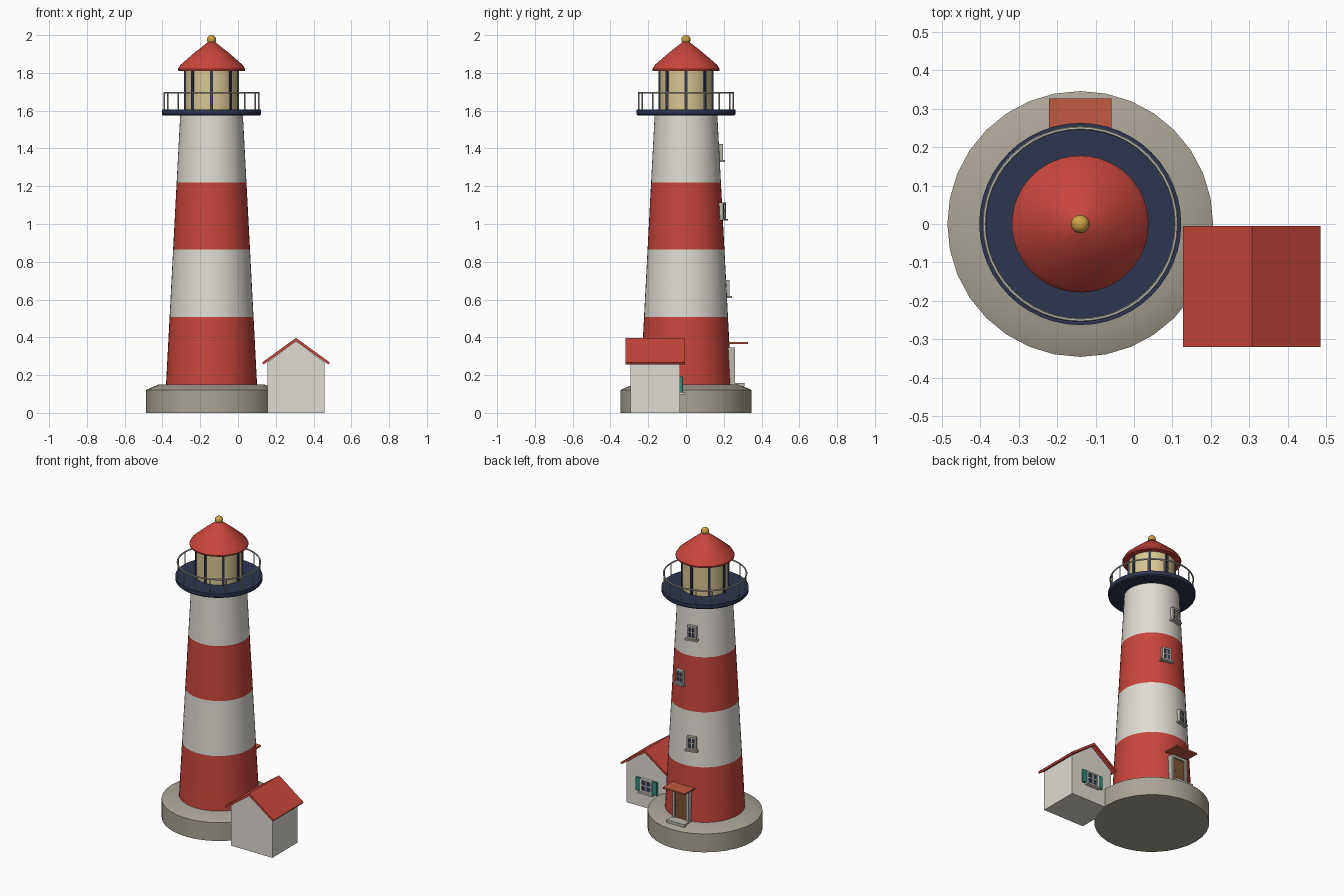
import bpy, bmesh, math
from mathutils import Matrix, Vector

if "Cube" in bpy.data.objects:
    bpy.data.objects.remove(bpy.data.objects["Cube"])


def material(name, r, g, b):
    m = bpy.data.materials.new(name)
    m.use_nodes = True
    m.diffuse_color = (r, g, b, 1)
    m.node_tree.nodes["Principled BSDF"].inputs["Base Color"].default_value = (r, g, b, 1)
    return m


RED = material("red paint", 0.58, 0.06, 0.045)
WHITE = material("white paint", 0.74, 0.71, 0.65)
STONE = material("stone", 0.40, 0.37, 0.30)
NAVY = material("navy", 0.027, 0.037, 0.08)
GLASS = material("lamp glass", 0.68, 0.57, 0.29)
GOLD = material("gold", 0.62, 0.36, 0.06)
WOOD = material("door wood", 0.20, 0.085, 0.03)
TEAL = material("teal shutters", 0.03, 0.26, 0.21)
CLAY = material("terracotta", 0.54, 0.10, 0.055)
TRIM = material("pale grey trim", 0.50, 0.48, 0.42)

TOWER = Matrix.Translation((-0.14, 0, 0))


def finish(name, bm, mats, smooth=False, matrix=None):
    bmesh.ops.remove_doubles(bm, verts=bm.verts, dist=1e-5)
    bmesh.ops.recalc_face_normals(bm, faces=bm.faces)
    me = bpy.data.meshes.new(name)
    bm.to_mesh(me)
    bm.free()
    ob = bpy.data.objects.new(name, me)
    bpy.context.collection.objects.link(ob)
    for m in mats:
        me.materials.append(m)
    if matrix:
        ob.matrix_world = matrix
    if smooth:
        bpy.ops.object.select_all(action="DESELECT")
        ob.select_set(True)
        bpy.context.view_layer.objects.active = ob
        bpy.ops.object.shade_smooth_by_angle(angle=math.radians(35))
    return ob


def lathe(name, profile, mats, sides=48, closed=False, rows=None):
    """Turn an (r, z) profile about the tower axis; rows gives a material per segment."""
    bm = bmesh.new()
    rings = [[bm.verts.new((r * math.cos(math.tau * i / sides), r * math.sin(math.tau * i / sides), z))
              for i in range(sides)] for r, z in profile]
    pairs = list(zip(rings, rings[1:])) + ([(rings[-1], rings[0])] if closed else [])
    for k, (a, b) in enumerate(pairs):
        for i in range(sides):
            j = (i + 1) % sides
            f = bm.faces.new((a[i], a[j], b[j], b[i]))
            f.material_index = rows[k] if rows else 0
    return finish(name, bm, mats, True, TOWER)


def box(name, center, size, mat, matrix):
    bm = bmesh.new()
    bmesh.ops.create_cube(bm, size=1)
    bmesh.ops.scale(bm, vec=size, verts=bm.verts)
    bmesh.ops.translate(bm, vec=center, verts=bm.verts)
    return finish(name, bm, [mat], matrix=matrix)


def prism(name, outline, y0, y1, mat):
    """Extrude an (x, z) outline along y."""
    bm = bmesh.new()
    face = bm.faces.new([bm.verts.new((x, y0, z)) for x, z in outline])
    ext = bmesh.ops.extrude_face_region(bm, geom=[face])["geom"]
    bmesh.ops.translate(bm, vec=(0, y1 - y0, 0), verts=[v for v in ext if isinstance(v, bmesh.types.BMVert)])
    return finish(name, bm, [mat])


def window(name, w, h, matrix, frame_mat):
    """Framed window with cross bars; local +y faces outward, origin on the wall."""
    t = 0.01
    box(name + "_pane", (0, 0, 0), (w, 0.02, h), NAVY, matrix)
    for s in (-1, 1):
        box(name + "_jamb", (s * w / 2, 0, 0), (t, 0.034, h + t), frame_mat, matrix)
        box(name + "_rail", (0, 0, s * h / 2), (w, 0.034, t), frame_mat, matrix)
    box(name + "_upright_bar", (0, 0.005, 0), (0.006, 0.018, h), frame_mat, matrix)
    box(name + "_cross_bar", (0, 0.005, 0), (w, 0.018, 0.006), frame_mat, matrix)
    box(name + "_sill", (0, 0.006, -h / 2 - t), (w + 0.03, 0.042, 0.01), frame_mat, matrix)


# Stone base and striped tower
lathe("stone_base", [(0, 0), (0.346, 0), (0.346, 0.122), (0.28, 0.15), (0, 0.15)], [STONE], 32)
BOTTOM, TOP, R0, R1 = 0.15, 1.578, 0.241, 0.166


def wall_radius(z):
    return R0 + (R1 - R0) * (z - BOTTOM) / (TOP - BOTTOM)


levels = [BOTTOM + (TOP - BOTTOM) * i / 4 for i in range(5)]
lathe("tower", [(wall_radius(z), z) for z in levels], [RED, WHITE], rows=[0, 1, 0, 1])

# Gallery deck and railing
lathe("gallery_deck", [(0, 1.575), (0.257, 1.575), (0.263, 1.582), (0.263, 1.605), (0, 1.605)], [NAVY])
lathe("hand_rail", [(0.25 + 0.005 * math.cos(math.tau * i / 6), 1.694 + 0.005 * math.sin(math.tau * i / 6))
                    for i in range(6)], [TRIM], closed=True)
for i in range(16):
    bm = bmesh.new()
    bmesh.ops.create_cone(bm, segments=6, radius1=0.004, radius2=0.004, depth=0.09, cap_ends=True)
    turn = Matrix.Rotation(math.tau * i / 16, 4, "Z")
    finish("rail_post", bm, [TRIM], True, TOWER @ turn @ Matrix.Translation((0.25, 0, 1.648)))

# Lantern room
lathe("lantern_glass", [(0, 1.6), (0.139, 1.6), (0.139, 1.815), (0, 1.815)], [GLASS])
for i in range(8):
    box("lantern_bar", (0.139, 0, 1.708), (0.014, 0.014, 0.21), NAVY,
        TOWER @ Matrix.Rotation(math.tau * i / 8, 4, "Z"))

# Cap and ball
lathe("lantern_roof", [(0, 1.81), (0.176, 1.81), (0.178, 1.82), (0.165, 1.842), (0.09, 1.907),
                       (0.018, 1.964), (0, 1.966)], [RED])
bm = bmesh.new()
bmesh.ops.create_uvsphere(bm, u_segments=20, v_segments=12, radius=0.024)
finish("roof_ball", bm, [GOLD], True, TOWER @ Matrix.Translation((0, 0, 1.976)))

# Tower windows
for z, angle in ((1.38, 10), (1.07, -14), (0.662, 14)):
    place = TOWER @ Matrix.Rotation(math.radians(angle), 4, "Z") @ Matrix.Translation((0, wall_radius(z), z))
    window("tower_window", 0.05, 0.075, place, TRIM)

# Tower door
box("door", (0, 0.235, 0.243), (0.09, 0.03, 0.175), WOOD, TOWER)
for s in (-1, 1):
    box("door_post", (s * 0.051, 0.238, 0.246), (0.016, 0.044, 0.19), TRIM, TOWER)
box("door_lintel", (0, 0.238, 0.338), (0.118, 0.044, 0.016), TRIM, TOWER)
box("door_step", (0, 0.265, 0.148), (0.13, 0.09, 0.018), TRIM, TOWER)
box("door_canopy", (0, 0.275, 0.369), (0.162, 0.104, 0.01), CLAY, TOWER)
bm = bmesh.new()
bmesh.ops.create_uvsphere(bm, u_segments=8, v_segments=6, radius=0.005)
finish("door_knob", bm, [GOLD], True, TOWER @ Matrix.Translation((0.032, 0.253, 0.24)))

# Cottage
CX, HALF = 0.307, 0.152
prism("cottage_walls", [(CX - HALF, 0), (CX + HALF, 0), (CX + HALF, 0.267), (CX, 0.38), (CX - HALF, 0.267)],
      -0.295, -0.032, WHITE)
for s in (-1, 1):
    prism("cottage_roof_slope", [(CX, 0.397), (CX + s * 0.179, 0.267), (CX + s * 0.172, 0.256), (CX, 0.379)],
          -0.32, -0.005, RED)

# Cottage window with shutters
place = Matrix.Translation((CX, -0.032, 0.15))
window("cottage_window", 0.075, 0.075, place, WHITE)
for s in (-1, 1):
    box("shutter", (s * 0.061, 0.004, 0), (0.032, 0.018, 0.085), TEAL, place)
